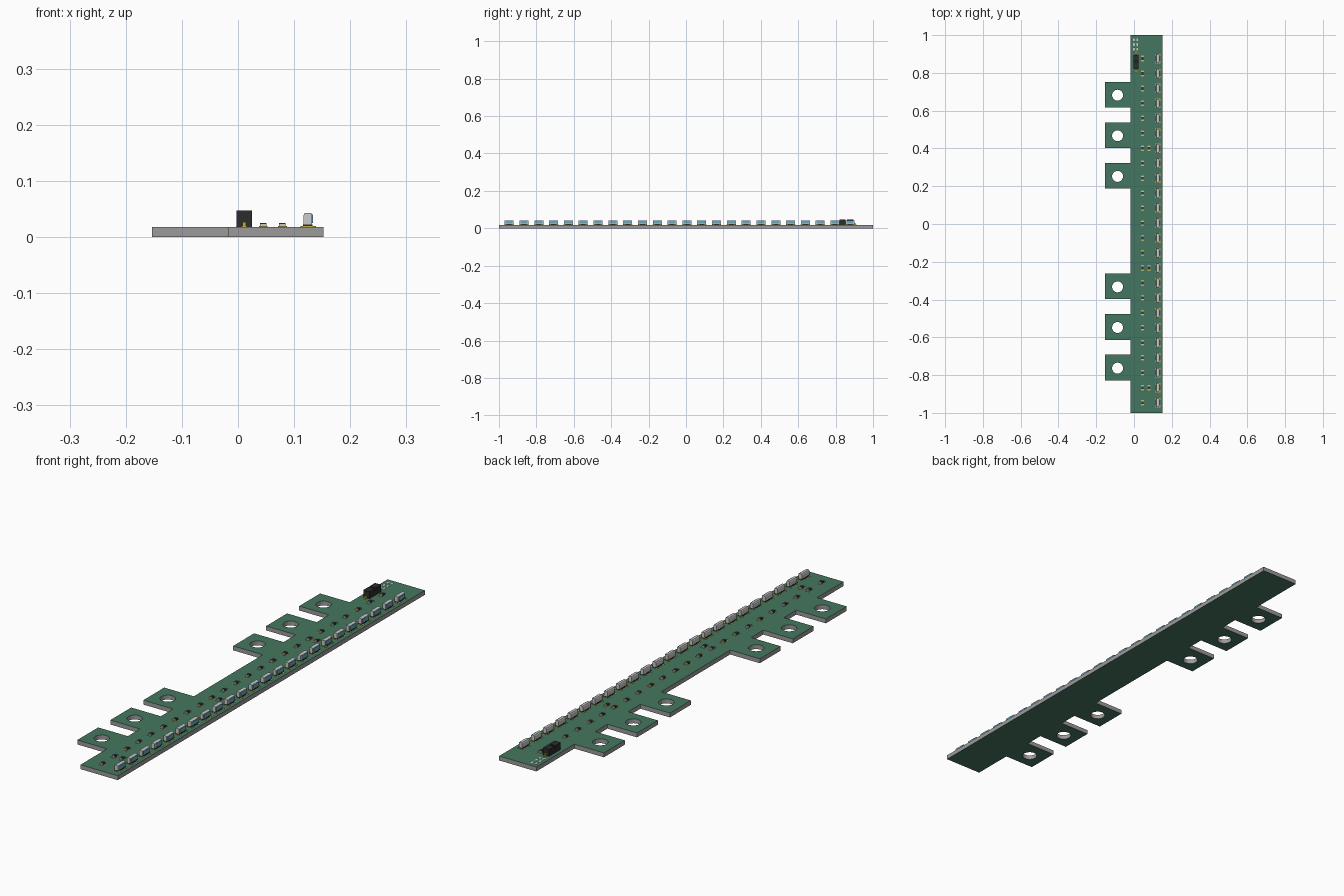
import bpy, bmesh
from mathutils import Matrix

if "Cube" in bpy.data.objects:
    bpy.data.objects.remove(bpy.data.objects["Cube"])

T = 0.018                                   # board thickness
X0, X1, XT = -0.018, 0.152, -0.153          # strip edges and tab tips
TABS = [0.685, 0.47, 0.255, -0.33, -0.545, -0.76]
ROWS = [0.876 - i * 0.0792 for i in range(24)]


def material(name, rgb):
    m = bpy.data.materials.new(name)
    m.diffuse_color = (*rgb, 1)
    m.use_nodes = True
    m.node_tree.nodes["Principled BSDF"].inputs["Base Color"].default_value = m.diffuse_color
    return m


GREEN = material("green_mask", (0.06, 0.18, 0.115))
GREY = material("bare_edge", (0.33, 0.33, 0.33))
BLACK = material("black_plastic", (0.025, 0.025, 0.027))
GOLD = material("gold", (0.55, 0.42, 0.05))
WHITE = material("white_plastic", (0.55, 0.55, 0.55))
BLUE = material("blue_lens", (0.13, 0.4, 0.55))
SILVER = material("tin", (0.6, 0.6, 0.58))


def finish(name, bm, *mats):
    bmesh.ops.recalc_face_normals(bm, faces=bm.faces)
    me = bpy.data.meshes.new(name)
    bm.to_mesh(me)
    bm.free()
    for m in mats:
        me.materials.append(m)
    ob = bpy.data.objects.new(name, me)
    bpy.context.collection.objects.link(ob)
    return ob


def add_prism(bm, pts, vec):
    """Extrude a closed 3D outline along vec."""
    f = bm.faces.new([bm.verts.new(p) for p in pts])
    r = bmesh.ops.extrude_face_region(bm, geom=[f], use_keep_orig=True)
    moved = [v for v in r["geom"] if isinstance(v, bmesh.types.BMVert)]
    bmesh.ops.translate(bm, verts=moved, vec=vec)


def boxes(name, specs, mat):
    """One object from boxes given as x0, x1, y0, y1, z0, z1."""
    bm = bmesh.new()
    for a, b, c, d, e, f in specs:
        add_prism(bm, [(a, c, e), (b, c, e), (b, d, e), (a, d, e)], (0, 0, f - e))
    return finish(name, bm, mat)


# Board outline with six tabs down the left edge
outline = [(X0, -1, 0), (X1, -1, 0), (X1, 1, 0), (X0, 1, 0)]
for y in TABS:
    outline += [(X0, y + 0.068, 0), (XT, y + 0.068, 0),
                (XT, y - 0.068, 0), (X0, y - 0.068, 0)]
bm = bmesh.new()
add_prism(bm, outline, (0, 0, T))
board = finish("circuit_board", bm, GREEN, GREY)

# Mounting holes through the tabs
bm = bmesh.new()
for y in TABS:
    bmesh.ops.create_cone(bm, cap_ends=True, segments=32, radius1=0.029, radius2=0.029,
                          depth=0.1, matrix=Matrix.Translation((-0.087, y - 0.003, T / 2)))
cutter = finish("hole_cutter", bm)
cutter.hide_render = True
mod = board.modifiers.new("holes", 'BOOLEAN')
mod.object = cutter
mod.solver = 'EXACT'
dg = bpy.context.evaluated_depsgraph_get()
board.data = bpy.data.meshes.new_from_object(board.evaluated_get(dg))
board.modifiers.clear()
bpy.data.objects.remove(cutter)
board.data.materials.clear()
board.data.materials.append(GREEN)
board.data.materials.append(GREY)
for p in board.data.polygons:               # green faces, bare grey edges
    p.material_index = 0 if abs(p.normal.z) > 0.5 else 1

# Side-facing lights: chamfered housing, blue lens, dark foot, pads
bm = bmesh.new()
profile = [(0.117, 0.022), (0.132, 0.022), (0.132, 0.041), (0.129, 0.043),
           (0.119, 0.043), (0.117, 0.039)]
for y in ROWS:
    add_prism(bm, [(x, y - 0.024, z) for x, z in profile], (0, 0.048, 0))
finish("light_housings", bm, WHITE)
boxes("light_lenses", [(0.13, 0.134, y - 0.019, y + 0.019, 0.025, 0.040) for y in ROWS], BLUE)
boxes("light_feet", [(0.116, 0.133, y - 0.024, y + 0.024, T, 0.022) for y in ROWS], BLACK)
boxes("light_pads", [(0.111, 0.139, y + s * 0.019 - 0.006, y + s * 0.019 + 0.006, T - 0.001, T + 0.001)
                     for y in ROWS for s in (-1, 1)], GOLD)

# Small chip resistors with tinned ends
chips = [(0.045, y) for y in ROWS] + [(0.079, y) for y in ROWS[6::8]]
boxes("resistor_bodies", [(x - 0.006, x + 0.006, y - 0.007, y + 0.007, T, 0.0245)
                          for x, y in chips], BLACK)
boxes("resistor_ends", [(x - 0.006, x + 0.006, y + s * 0.0085 - 0.0025, y + s * 0.0085 + 0.0025, T, 0.024)
                        for x, y in chips for s in (-1, 1)], SILVER)
boxes("resistor_pads", [(x - 0.008, x + 0.008, y + s * 0.011 - 0.004, y + s * 0.011 + 0.004,
                         T - 0.001, T + 0.001) for x, y in chips for s in (-1, 1)], GOLD)

# Black connector: stepped body with a cross groove, gold pins
YC = 0.858
boxes("connector_body", [(-0.003, 0.025, YC - 0.038, YC + 0.038, T, 0.038)]
      + [(-0.003, 0.025, YC + s * 0.021 - 0.017, YC + s * 0.021 + 0.017, 0.038, 0.047)
         for s in (-1, 1)], BLACK)
boxes("connector_pins", [(0.008, 0.014, YC + s * 0.044 - 0.007, YC + s * 0.044 + 0.007, T, 0.027)
                         for s in (-1, 1)]
      + [(0.006, 0.016, YC + s * 0.047 - 0.006, YC + s * 0.047 + 0.006, T - 0.001, T + 0.001)
         for s in (-1, 1)], GOLD)

# Bare solder pads at the far end
boxes("solder_pads", [(x - 0.004, x + 0.004, y - 0.007, y + 0.007, T - 0.001, T + 0.0006)
                      for x in (0.0, 0.018) for y in (0.925, 0.95, 0.975)], SILVER)
